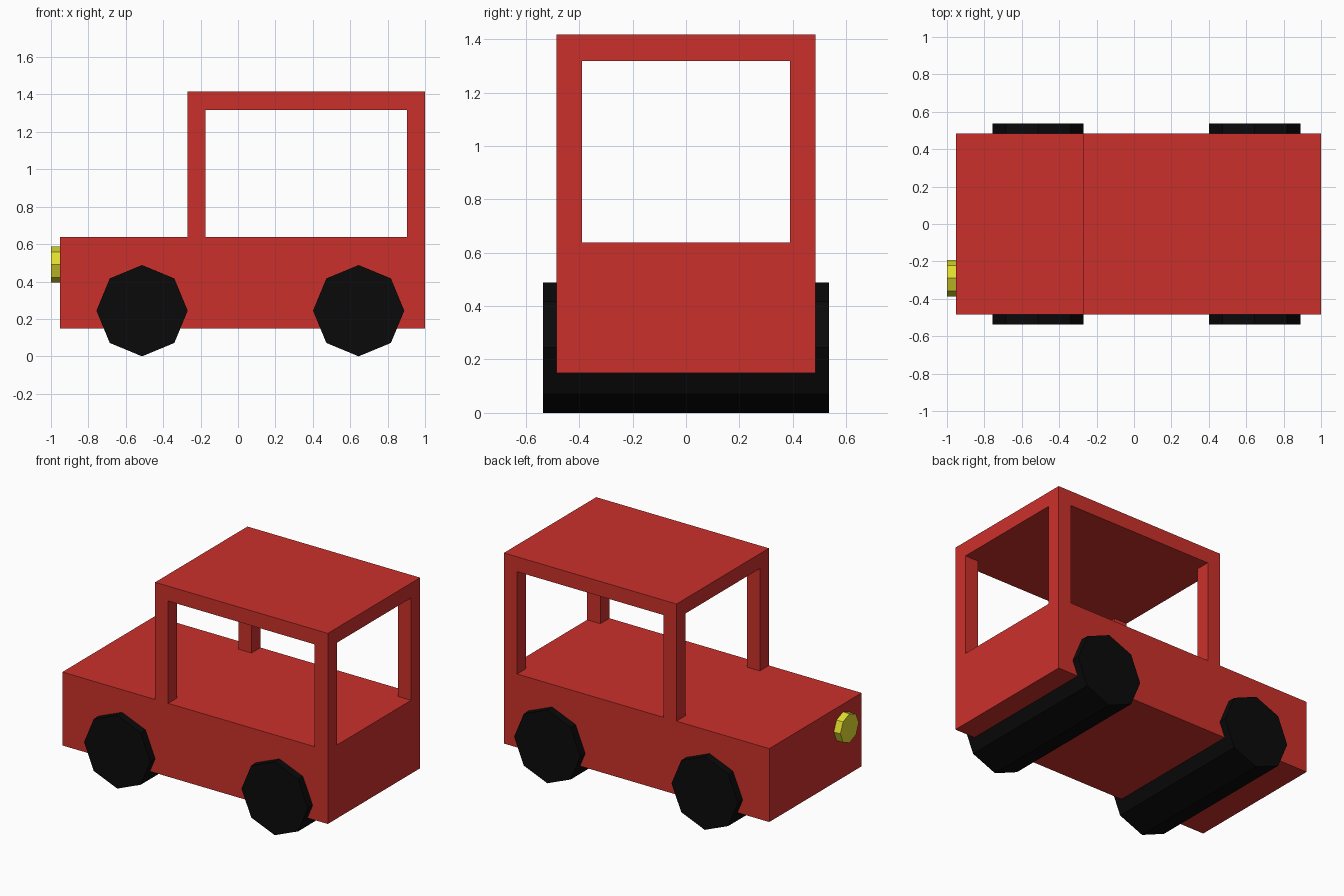
import bpy, bmesh, math
from mathutils import Vector

if "Cube" in bpy.data.objects:
    bpy.data.objects.remove(bpy.data.objects["Cube"])


def material(name, rgb):
    mat = bpy.data.materials.new(name)
    mat.diffuse_color = (*rgb, 1)
    mat.use_nodes = True
    mat.node_tree.nodes["Principled BSDF"].inputs["Base Color"].default_value = mat.diffuse_color
    return mat


red = material("red_paint", (0.6, 0.03, 0.024))
black = material("black_rubber", (0.003, 0.003, 0.003))
yellow = material("yellow_lamp", (0.75, 0.72, 0.03))


def block_shell(name, xs, ys, zs, filled, mat):
    """One closed mesh around the filled cells of an uneven block grid."""
    lines = (xs, ys, zs)
    size = [len(l) - 1 for l in lines]

    def solid(c):
        return all(0 <= c[a] < size[a] for a in range(3)) and filled(*c)

    bm = bmesh.new()
    for i in range(size[0]):
        for j in range(size[1]):
            for k in range(size[2]):
                if not solid((i, j, k)):
                    continue
                for axis in range(3):
                    for side in (0, 1):
                        near = [i, j, k]
                        near[axis] += 2 * side - 1
                        if solid(near):
                            continue
                        u, v = (axis + 1) % 3, (axis + 2) % 3
                        quad = []
                        for du, dv in ((0, 0), (1, 0), (1, 1), (0, 1)):
                            c = [i, j, k]
                            c[axis] += side
                            c[u] += du
                            c[v] += dv
                            quad.append(bm.verts.new(Vector([lines[a][c[a]] for a in range(3)])))
                        bm.faces.new(quad)
    bmesh.ops.remove_doubles(bm, verts=bm.verts, dist=0.0001)
    bmesh.ops.recalc_face_normals(bm, faces=bm.faces)
    bmesh.ops.dissolve_limit(bm, angle_limit=0.01, verts=bm.verts, edges=bm.edges)
    me = bpy.data.meshes.new(name)
    bm.to_mesh(me)
    bm.free()
    me.materials.append(mat)
    ob = bpy.data.objects.new(name, me)
    bpy.context.collection.objects.link(ob)
    return ob


def octagon(name, radius, depth, loc, rot, mat):
    bpy.ops.mesh.primitive_cylinder_add(vertices=8, radius=radius, depth=depth,
                                        location=loc, rotation=rot)
    ob = bpy.context.object
    ob.name = name
    ob.data.materials.append(mat)
    return ob


# Body with hood, four corner pillars and roof
def car_cells(i, j, k):
    if k == 0:
        return True
    if k == 1:
        return i in (1, 3) and j in (0, 2)
    return i >= 1


block_shell("car_body",
            (-0.952, -0.27, -0.174, 0.903, 1.0),
            (-0.485, -0.39, 0.39, 0.485),
            (0.15, 0.638, 1.318, 1.417), car_cells, red)

# Full-width octagonal wheel rollers
for name, x in (("front_wheels", -0.513), ("rear_wheels", 0.645)):
    octagon(name, 0.244, 1.072, (x, 0, 0.244), (math.pi / 2, 0, 0), black)

# Single headlight on the nose
octagon("headlight", 0.0965, 0.1, (-0.95, -0.29, 0.49), (0, math.pi / 2, 0), yellow)
